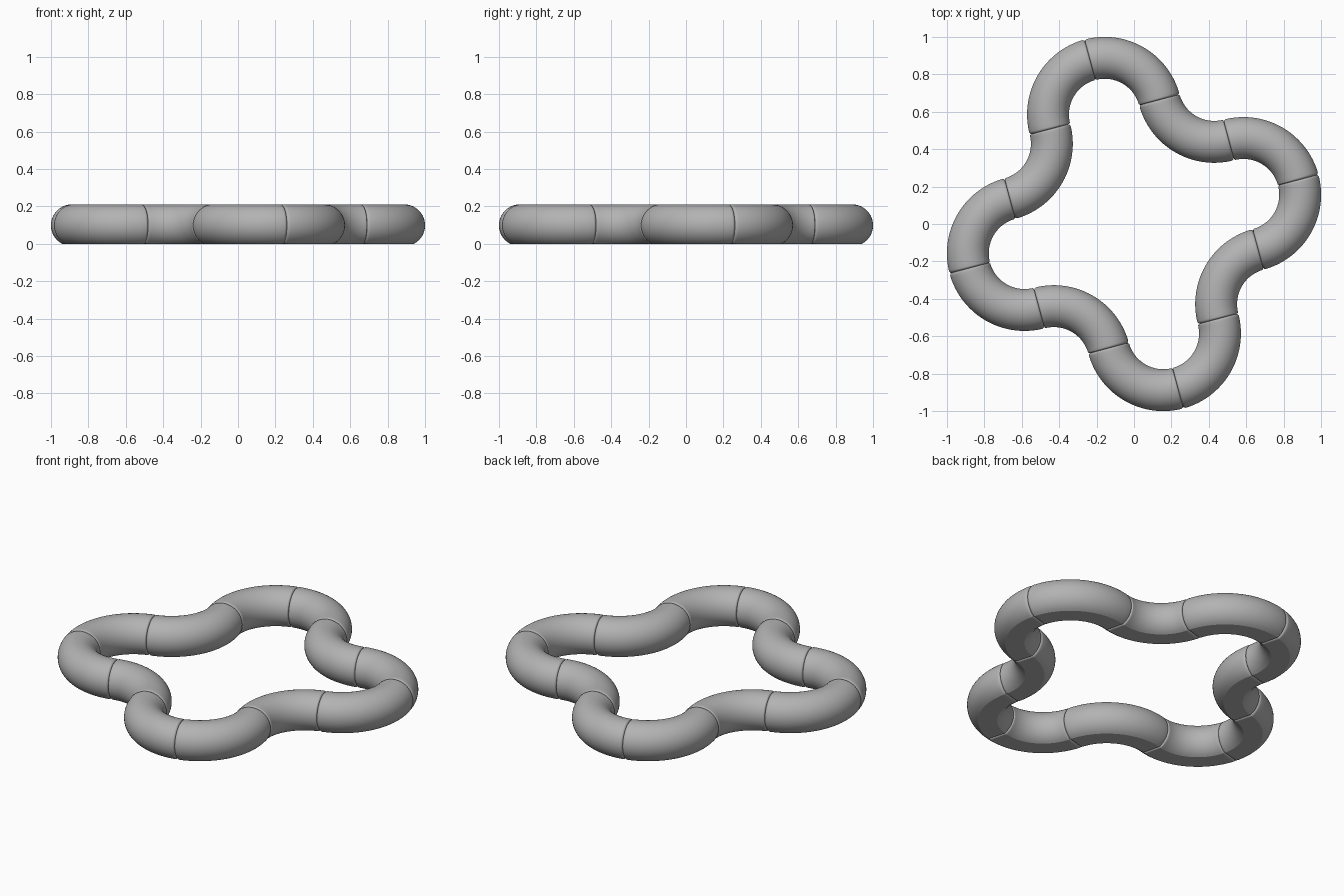
import bpy, bmesh
from math import pi, sin, cos, acos, radians
from mathutils import Matrix, Vector

if "Cube" in bpy.data.objects:
    bpy.data.objects.remove(bpy.data.objects["Cube"], do_unlink=True)

BEND = 0.303      # bend radius of every quarter link
TUBE = 0.112      # tube radius
FLOOR = 0.099     # tube axis height above the flat underside
FILLET = 0.012    # rounded rim at each link end
AROUND, ALONG, RIM = 48, 24, 6

grey = bpy.data.materials.new("plain grey")
grey.use_nodes = True
grey.diffuse_color = (0.45, 0.45, 0.45, 1)
grey.node_tree.nodes["Principled BSDF"].inputs["Base Color"].default_value = (0.45, 0.45, 0.45, 1)


def section(inset):
    """Round tube section with a flat underside, shrunk evenly by inset."""
    r, h = TUBE - inset, FLOOR - inset
    half = acos(h / r)
    sweep = 2 * pi - 2 * half
    angles = [-pi / 2 + half + sweep * i / AROUND for i in range(AROUND + 1)]
    return [(r * cos(a), r * sin(a)) for a in angles]


def quarter_link_mesh():
    # Stations along the bend: rounded rim, plain tube, rounded rim
    rim = []
    for i in range(RIM + 1):
        a = pi / 2 * i / RIM
        rim.append((FILLET * (1 - sin(a)) / BEND, FILLET * (1 - cos(a))))
    start = rim[::-1]
    span = pi / 2
    first = FILLET / BEND
    middle = [(first + (span - 2 * first) * i / ALONG, 0) for i in range(1, ALONG)]
    stations = start + middle + [(span - t, inset) for t, inset in rim]

    bm = bmesh.new()
    rings = []
    for t, inset in stations:
        rings.append([bm.verts.new(((BEND + u) * cos(t), (BEND + u) * sin(t), v + FLOOR))
                      for u, v in section(inset)])
    for a, b in zip(rings, rings[1:]):
        n = len(a)
        for i in range(n):
            j = (i + 1) % n
            bm.faces.new((a[i], a[j], b[j], b[i]))
    bm.faces.new(rings[0])
    bm.faces.new(rings[-1])
    bmesh.ops.recalc_face_normals(bm, faces=bm.faces[:])
    mesh = bpy.data.meshes.new("quarter_link")
    bm.to_mesh(mesh)
    bm.free()
    mesh.shade_smooth()
    mesh.set_sharp_from_angle(angle=radians(20))
    mesh.materials.append(grey)
    return mesh


link_mesh = quarter_link_mesh()


def add_link(name, distance, bearing, turn):
    """Place a link whose bend centre lies at a distance and bearing."""
    ob = bpy.data.objects.new(name, link_mesh)
    bpy.context.collection.objects.link(ob)
    centre = Vector((distance * cos(radians(bearing)), distance * sin(radians(bearing)), 0))
    ob.matrix_world = Matrix.Translation(centre) @ Matrix.Rotation(radians(turn), 4, "Z")


# Four lobes of two outward links, joined by inward links
for k in range(4):
    spin = -90 * k
    add_link(f"lobe_link_a_{k + 1}", 2 * BEND, 105 + spin, 15 + spin)
    add_link(f"lobe_link_b_{k + 1}", 2 * BEND, 105 + spin, 105 + spin)
    add_link(f"inward_link_{k + 1}", 2 * BEND * 2 ** 0.5, 60 + spin, 195 + spin)
